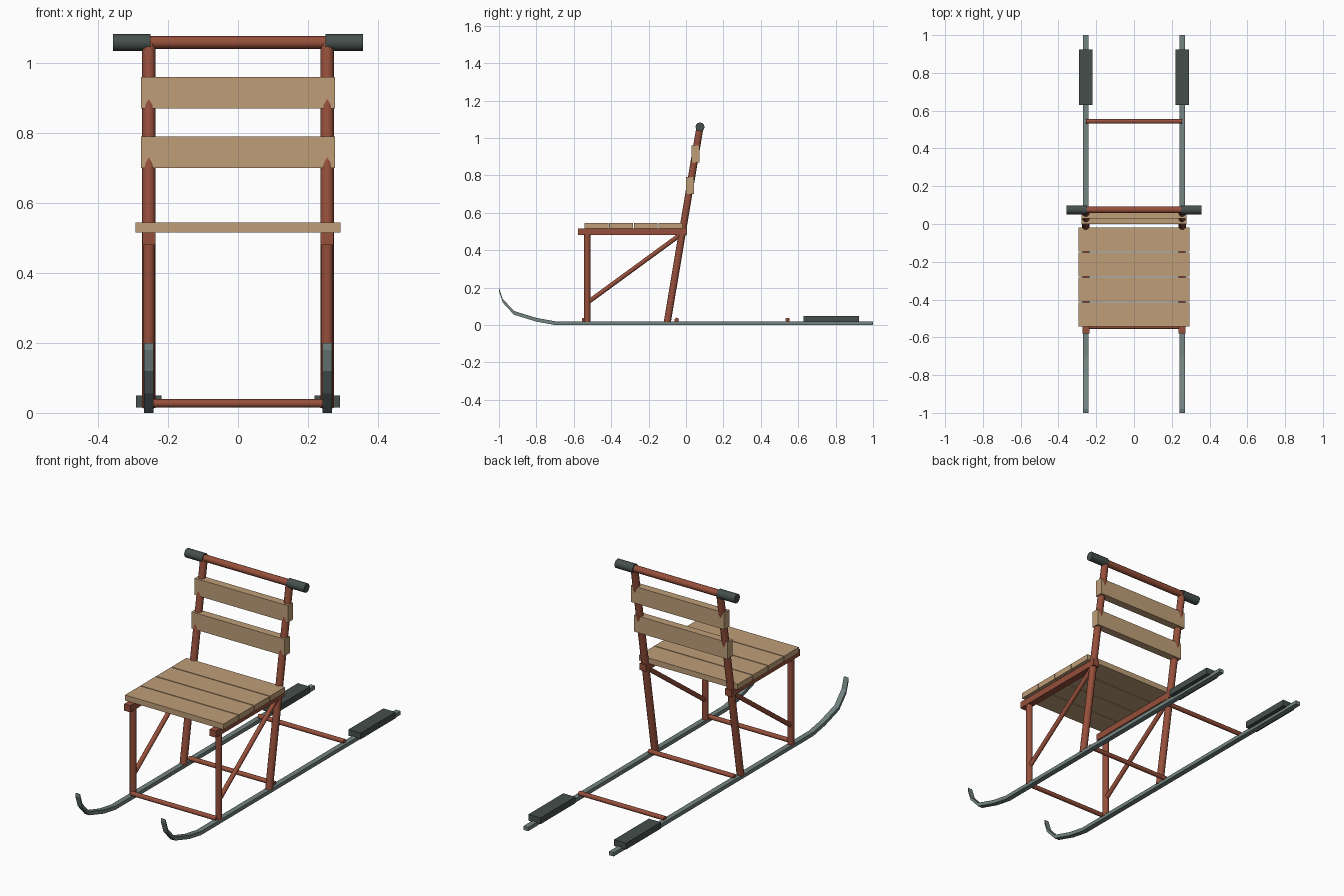
import bpy, bmesh, math
from mathutils import Vector

cube = bpy.data.objects.get("Cube")
if cube:
    bpy.data.objects.remove(cube, do_unlink=True)


def material(name, rgb):
    m = bpy.data.materials.new(name)
    m.use_nodes = True
    m.diffuse_color = (*rgb, 1)
    m.node_tree.nodes["Principled BSDF"].inputs["Base Color"].default_value = (*rgb, 1)
    return m


wood = material("pale wood", (0.52, 0.345, 0.19))
red = material("red brown paint", (0.305, 0.078, 0.043))
rubber = material("dark rubber", (0.06, 0.08, 0.073))
steel = material("grey steel", (0.17, 0.23, 0.22))


def finish(name, bm, mat):
    mesh = bpy.data.meshes.new(name)
    bmesh.ops.recalc_face_normals(bm, faces=bm.faces)
    bm.to_mesh(mesh)
    bm.free()
    mesh.materials.append(mat)
    ob = bpy.data.objects.new(name, mesh)
    bpy.context.collection.objects.link(ob)
    return ob


def box(name, centre, size, mat):
    bm = bmesh.new()
    bmesh.ops.create_cube(bm, size=1)
    bmesh.ops.scale(bm, vec=size, verts=bm.verts)
    bmesh.ops.translate(bm, vec=centre, verts=bm.verts)
    return finish(name, bm, mat)


def rod(name, start, end, radius, mat):
    a, b = Vector(start), Vector(end)
    bm = bmesh.new()
    bmesh.ops.create_cone(bm, cap_ends=True, segments=12, radius1=radius,
                          radius2=radius, depth=(b - a).length)
    bmesh.ops.rotate(bm, matrix=(b - a).to_track_quat('Z', 'Y').to_matrix(), verts=bm.verts)
    bmesh.ops.translate(bm, vec=(a + b) / 2, verts=bm.verts)
    ob = finish(name, bm, mat)
    bpy.ops.object.select_all(action='DESELECT')
    ob.select_set(True)
    bpy.context.view_layer.objects.active = ob
    bpy.ops.object.shade_smooth_by_angle(angle=math.radians(40))
    return ob


def runner(name, x, width, height):
    # side profile of the underside, swept up at the front
    path = [(-1, .18), (-.98, .12), (-.92, .055), (-.8, .018), (-.7, 0), (1, 0)]
    bm = bmesh.new()
    rows = [[bm.verts.new((x + dx, y, z + dz)) for dx, dz in
             ((-width / 2, 0), (width / 2, 0), (width / 2, height), (-width / 2, height))]
            for y, z in path]
    for r, s in zip(rows, rows[1:]):
        for i in range(4):
            j = (i + 1) % 4
            bm.faces.new((r[i], r[j], s[j], s[i]))
    bm.faces.new(rows[0])
    bm.faces.new(rows[-1])
    return finish(name, bm, steel)


# Matching left and right parts
X = 0.255
for side, s in (("left", 1), ("right", -1)):
    x = s * X
    runner(side + "_runner", x, 0.028, 0.02)
    box(side + "_foot_pad", (x, 0.777, 0.032), (0.072, 0.296, 0.034), rubber)
    rod(side + "_front_leg", (x, -0.528, 0.015), (x, -0.528, 0.485), 0.017, red)
    rod(side + "_back_post", (x, -0.1, 0.015), (x, 0.075, 1.06), 0.019, red)
    rod(side + "_brace", (x, -0.52, 0.125), (x, -0.025, 0.487), 0.012, red)
    box(side + "_seat_rail", (x, -0.287, 0.498), (0.037, 0.583, 0.036), red)
    rod(side + "_grip", (s * 0.25, 0.075, 1.059), (s * 0.357, 0.075, 1.059), 0.024, rubber)

# Handlebar and floor crossbars
rod("handlebar", (-X, 0.075, 1.059), (X, 0.075, 1.059), 0.018, red)
for name, y in (("front", -0.545), ("middle", -0.05), ("rear", 0.543)):
    rod(name + "_crossbar", (-X, y, 0.027), (X, y, 0.027), 0.012, red)

# Seat and backrest boards
for i in range(4):
    box(f"seat_board_{i + 1}", (0, -0.479 + i * 0.132, 0.53), (0.587, 0.127, 0.03), wood)
for name, y, z in (("lower", 0.022, 0.745), ("upper", 0.05, 0.915)):
    box(name + "_back_board", (0, y, z), (0.556, 0.043, 0.09), wood)
